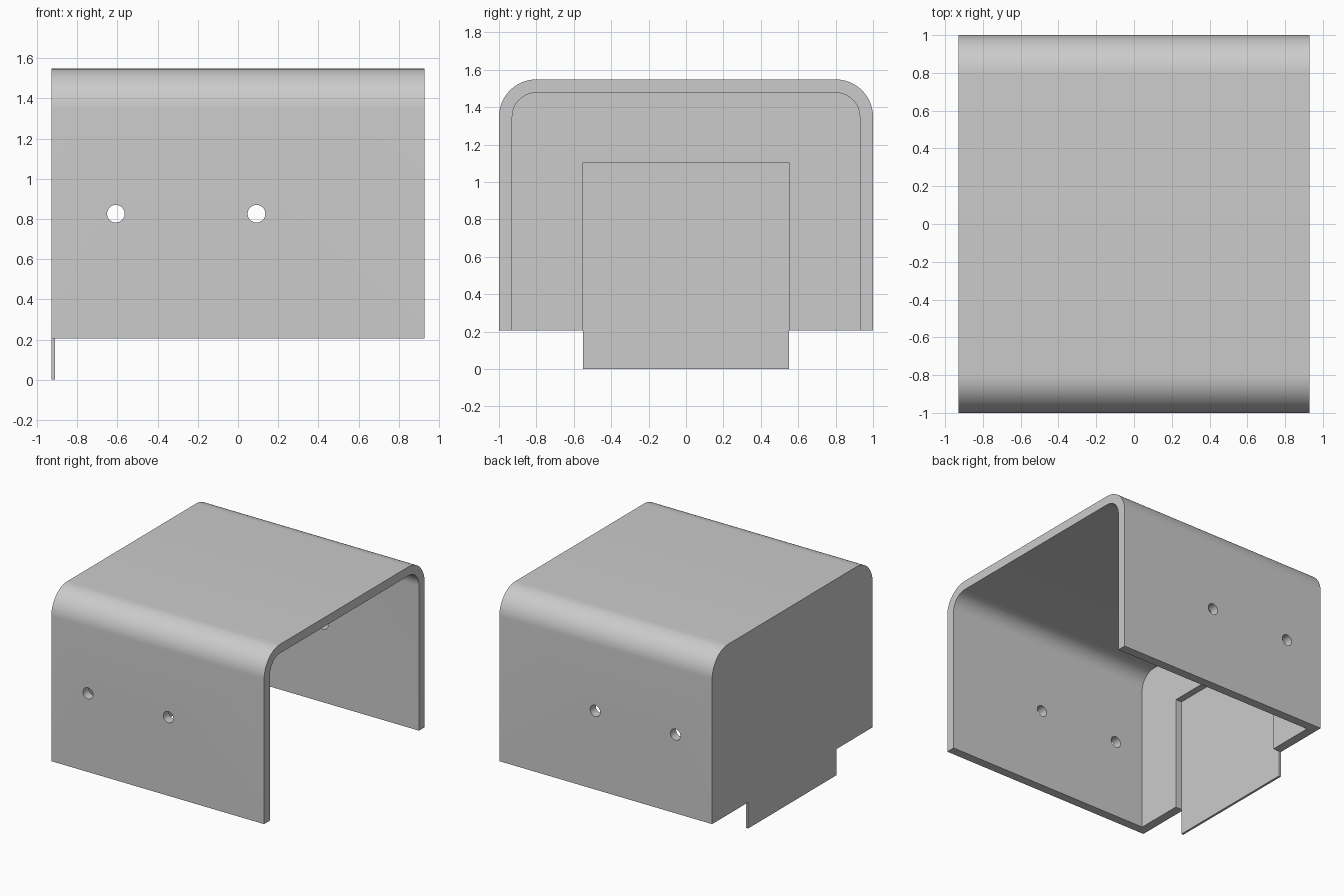
import bpy, bmesh
from math import sin, cos, pi
from mathutils import Matrix

cube = bpy.data.objects.get("Cube")
if cube:
    bpy.data.objects.remove(cube, do_unlink=True)

HALF_X, HALF_Y, TOP, BASE = 0.928, 1.0, 1.548, 0.206
WALL, SKIN, RADIUS = 0.071, 0.018, 0.2
TAB_Y, POCKET_TOP = 0.55, 1.105

grey = bpy.data.materials.new("light grey")
grey.use_nodes = True
colour = (0.6, 0.6, 0.6, 1)
grey.diffuse_color = colour
grey.node_tree.nodes["Principled BSDF"].inputs["Base Color"].default_value = colour


def finish(name, bm):
    bmesh.ops.recalc_face_normals(bm, faces=bm.faces)
    mesh = bpy.data.meshes.new(name)
    bm.to_mesh(mesh)
    bm.free()
    mesh.materials.append(grey)
    obj = bpy.data.objects.new(name, mesh)
    bpy.context.collection.objects.link(obj)
    return obj


def arch(name, x0, x1, half, bottom, top, radius, steps=16):
    """Prism along x with two rounded top corners."""
    right = [(half - radius + radius * cos(a), top - radius + radius * sin(a))
             for a in (pi / 2 * i / steps for i in range(steps + 1))]
    right = [(half, bottom)] + right
    outline = right + [(-y, z) for y, z in reversed(right)]
    bm = bmesh.new()
    face = bm.faces.new([bm.verts.new((x0, y, z)) for y, z in outline])
    ext = bmesh.ops.extrude_face_region(bm, geom=[face])
    verts = [v for v in ext["geom"] if isinstance(v, bmesh.types.BMVert)]
    bmesh.ops.translate(bm, verts=verts, vec=(x1 - x0, 0, 0))
    return finish(name, bm)


def box(name, lo, hi):
    bm = bmesh.new()
    bmesh.ops.create_cube(bm, size=1)
    for v in bm.verts:
        v.co = [l + (h - l) * (c + 0.5) for l, h, c in zip(lo, hi, v.co)]
    return finish(name, bm)


def drill(name, x, z, radius):
    bm = bmesh.new()
    bmesh.ops.create_cone(bm, cap_ends=True, segments=32, radius1=radius, radius2=radius,
                          depth=3, matrix=Matrix.Translation((x, 0, z)) @ Matrix.Rotation(pi / 2, 4, "X"))
    return finish(name, bm)


# Outer body, running down to the foot of the end tab
cover = arch("cover", -HALF_X, HALF_X, HALF_Y, 0, TOP, RADIUS)

# Hollow inside, open at the left end and underneath
cutters = [arch("hollow_cutter", WALL - HALF_X, 1.2, HALF_Y - WALL, -0.1, TOP - WALL, RADIUS - WALL)]

# Raised lower edge on both sides of the tab
for side, y0, y1 in (("front", -1.2, -TAB_Y), ("back", TAB_Y, 1.2)):
    cutters.append(box(side + "_edge_cutter", (-1.2, y0, -0.2), (1.2, y1, BASE)))

# Pocket that thins the end wall to the tab
cutters.append(box("pocket_cutter", (SKIN - HALF_X, -TAB_Y, -0.3), (-0.7, TAB_Y, POCKET_TOP)))

# Screw holes through front and back walls
for i, x in enumerate((-0.608, 0.092)):
    cutters.append(drill(f"hole_cutter_{i}", x, 0.826, 0.044))

bpy.context.view_layer.objects.active = cover
for cutter in cutters:
    cutter.hide_render = True
    mod = cover.modifiers.new(cutter.name, "BOOLEAN")
    mod.operation, mod.solver, mod.object = "DIFFERENCE", "EXACT", cutter
    bpy.ops.object.modifier_apply(modifier=mod.name)
    bpy.data.objects.remove(cutter, do_unlink=True)

bpy.ops.object.select_all(action="DESELECT")
cover.select_set(True)
bpy.ops.object.shade_smooth_by_angle(angle=pi / 6)
